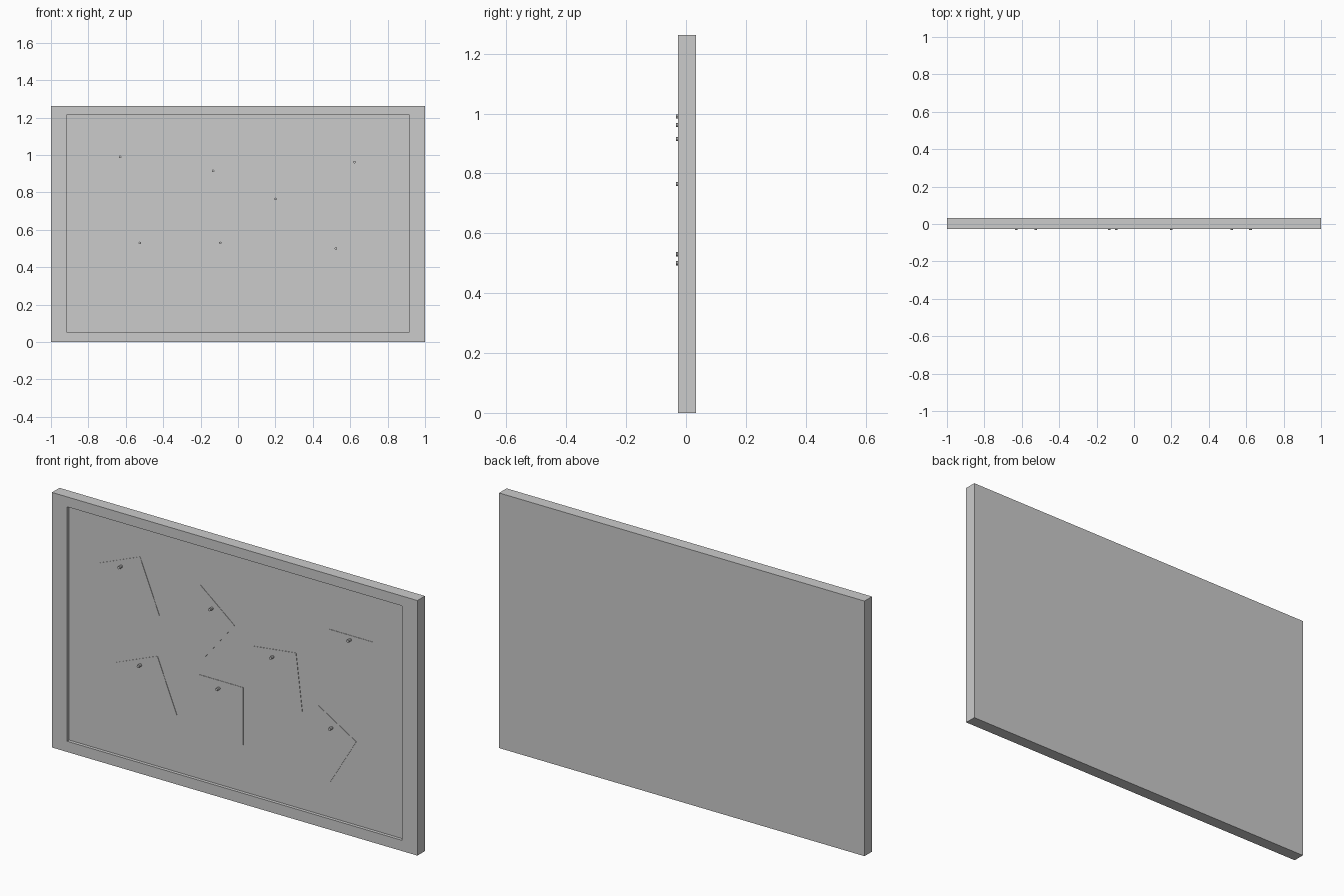
import bpy, bmesh
from math import radians, sin, cos, pi
from mathutils import Matrix, Vector

if "Cube" in bpy.data.objects:
    bpy.data.objects.remove(bpy.data.objects["Cube"])

W, H = 1.0, 1.262                # half width, full height
FRONT, BACK = -0.026, 0.033      # frame faces
BOARD = -0.010                   # face of the recessed board
IX, IZ0, IZ1 = 0.917, 0.053, 1.213   # opening


def finish(name, bm):
    me = bpy.data.meshes.new(name)
    bmesh.ops.recalc_face_normals(bm, faces=bm.faces)
    bm.to_mesh(me)
    bm.free()
    ob = bpy.data.objects.new(name, me)
    bpy.context.collection.objects.link(ob)
    return ob


def box(name, size, loc, tilt=0.0):
    bm = bmesh.new()
    bmesh.ops.create_cube(bm, size=1)
    bmesh.ops.scale(bm, vec=size, verts=bm.verts)
    ob = finish(name, bm)
    ob.location = loc
    ob.rotation_euler.y = -tilt
    return ob


# Frame: solid slab with a rectangular recess in its front
bm = bmesh.new()


def ring(x, z0, z1, y):
    return [bm.verts.new(p) for p in ((-x, y, z0), (x, y, z0), (x, y, z1), (-x, y, z1))]


rings = [ring(W, 0, H, BACK), ring(W, 0, H, FRONT),
         ring(IX, IZ0, IZ1, FRONT), ring(IX, IZ0, IZ1, BOARD + 0.006)]
for a, b in zip(rings, rings[1:]):
    for i in range(4):
        j = (i + 1) % 4
        bm.faces.new((a[i], a[j], b[j], b[i]))
bm.faces.new(rings[0])
bm.faces.new(rings[-1])
finish("frame", bm)

# Pin board set in the recess
box("board", (2 * IX, 0.006, IZ1 - IZ0), (0, BOARD + 0.003, (IZ0 + IZ1) / 2))

# Notes: middle of top edge (x, z), tilt in degrees, pin position (x, z)
PW, PH, PT = 0.241, 0.285, 0.002
notes = [
    (-0.640, 1.019, 22, -0.630, 0.990),
    (-0.105, 0.938, -39, -0.133, 0.915),
    (0.206, 0.802, 7, 0.200, 0.765),
    (-0.545, 0.553, 22, -0.525, 0.530),
    (-0.084, 0.568, 0, -0.095, 0.530),
    (0.623, 0.983, 0, 0.623, 0.962),
    (0.552, 0.527, -31, 0.523, 0.500),
]
for n, (x, z, deg, px, pz) in enumerate(notes, 1):
    t = radians(deg)
    down = Vector((sin(t), 0, -cos(t)))
    box(f"note_{n}", (PW, PT, PH),
        Vector((x, BOARD - PT / 2, z)) + down * PH / 2, t)

    # Pin holding the note
    bm = bmesh.new()
    bmesh.ops.create_cone(bm, cap_ends=True, segments=8, radius1=0.007,
                          radius2=0.007, depth=0.023,
                          matrix=Matrix.Rotation(pi / 2, 4, 'X'))
    finish(f"pin_{n}", bm).location = (px, -0.0215, pz)
